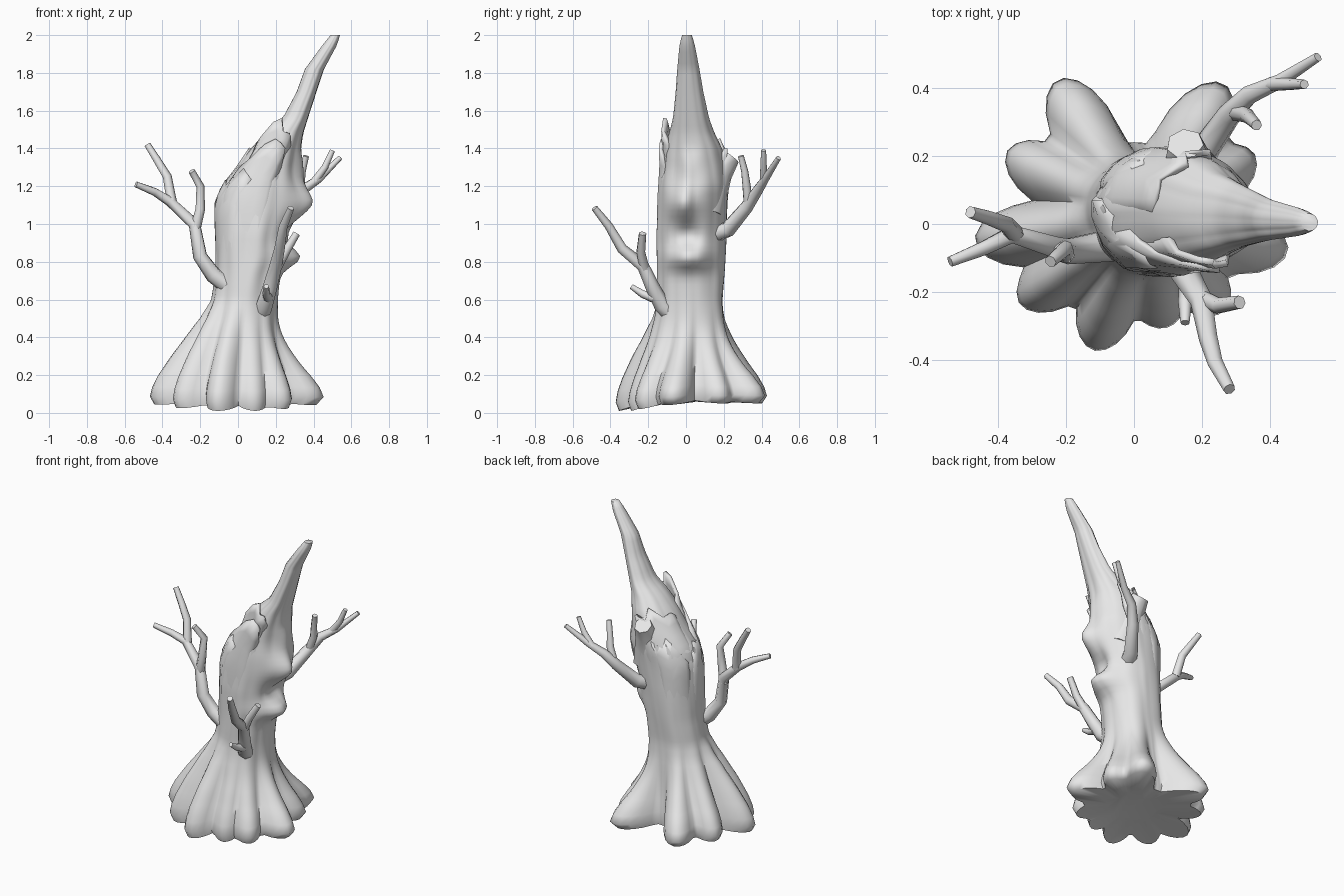
import bpy, bmesh, math
from mathutils import Vector, noise

old = bpy.data.objects.get("Cube")
if old:
    bpy.data.objects.remove(old, do_unlink=True)

bark = bpy.data.materials.new("grey_bark")
bark.use_nodes = True
bark.diffuse_color = (0.8, 0.8, 0.8, 1)
bark.node_tree.nodes["Principled BSDF"].inputs["Base Color"].default_value = (0.8, 0.8, 0.8, 1)

# Trunk cross-sections: height, x range, y range
SECTIONS = [
    (.45, -.15, .205, -.16, .205), (.6, -.14, .215, -.15, .20), (.75, -.12, .23, -.15, .21),
    (.95, -.115, .27, -.15, .22), (1.1, -.11, .31, -.14, .225), (1.2, -.08, .33, -.135, .23),
    (1.3, 0, .32, -.12, .215), (1.4, .07, .33, -.11, .19), (1.48, .14, .345, -.09, .15),
    (1.56, .235, .37, -.07, .12), (1.7, .31, .415, -.055, .09), (1.82, .355, .455, -.045, .07),
    (1.95, .45, .525, -.033, .045), (2.0, .49, .54, -.02, .03)]
# Roots: angle in degrees, reach
ROOTS = [(118, .48), (150, .43), (186, .47), (215, .41), (252, .39),
         (288, .32), (317, .37), (350, .46), (30, .41), (57, .49)]
# Root spread by height
FLARE = [(.05, .93), (.09, 1), (.15, .95), (.2, .86), (.3, .64), (.4, .4), (.5, .17), (.6, 0)]
# Swellings of the face: centre y, centre z, width y, width z, amount
BUMPS = [(-.02, 1.11, .08, .085, .09), (.01, .82, .11, .06, .09),
         (.01, .95, .06, .05, -.03), (.02, 1.3, .06, .08, .025)]
SEGS = 84


def lookup(table, z):
    z = min(max(z, table[0][0]), table[-1][0])
    for a, b in zip(table, table[1:]):
        if z <= b[0]:
            t = (z - a[0]) / (b[0] - a[0])
            return [p + (q - p) * t for p, q in zip(a[1:], b[1:])]


def root_reach(deg):
    """Radius of the root outline and how close the angle is to a root ridge."""
    reach, ridge = .24, 0
    for angle, r in ROOTS:
        d = abs((deg - angle + 180) % 360 - 180) / 22
        k = max(0, 1 - d ** 1.8)
        reach, ridge = max(reach, .24 + (r - .24) * k), max(ridge, k)
    return reach, ridge


def trunk_point(deg, z):
    x0, x1, y0, y1 = lookup(SECTIONS, z)
    c, s = math.cos(math.radians(deg)), math.sin(math.radians(deg))
    ridge = root_reach(deg + 14 * max(0, z - .4))[1]
    size = .97 + .05 * ridge + .06 * noise.noise(Vector((c * 2, s * 2, z * 2.2)))
    x = (x0 + x1) / 2 + (x1 - x0) / 2 * c * size
    y = (y0 + y1) / 2 + (y1 - y0) / 2 * s * size
    reach, ridge = root_reach(deg)
    f = lookup(FLARE, z)[0] ** (1.6 + .6 * c + .25 * s + .2 * (1 - ridge))
    x, y = x + (reach * c - x) * f, y + (reach * s - y) * f
    if c > 0:
        for by, bz, wy, wz, amount in BUMPS:
            x += amount * math.exp(-((y - by) / wy) ** 2 - ((z - bz) / wz) ** 2)
    # Front roots reach lower, and the hem rises between roots
    drop = max(0, -s) * (.025 + .025 * ridge) - .025 * (1 - ridge)
    return Vector((x, y, z - drop * max(0, 1 - z / .3)))


def finish(name, bm, thickness=0):
    mesh = bpy.data.meshes.new(name)
    bmesh.ops.recalc_face_normals(bm, faces=bm.faces)
    bm.to_mesh(mesh)
    bm.free()
    mesh.materials.append(bark)
    obj = bpy.data.objects.new(name, mesh)
    bpy.context.collection.objects.link(obj)
    if thickness:
        mod = obj.modifiers.new("thickness", "SOLIDIFY")
        mod.thickness, mod.offset = thickness, 0
    bpy.ops.object.select_all(action="DESELECT")
    obj.select_set(True)
    bpy.context.view_layer.objects.active = obj
    bpy.ops.object.shade_smooth_by_angle(angle=math.radians(62))


def bridge(bm, rings, closed=True):
    for a, b in zip(rings, rings[1:]):
        n = len(a)
        for i in range(n if closed else n - 1):
            j = (i + 1) % n
            bm.faces.new((a[i], a[j], b[j], b[i]))


# Trunk with roots, face and leaning spike
bm = bmesh.new()
heights = [.05, .09, .14] + [.2 + .03 * i for i in range(61)]
rings = []
for z in heights:
    rings.append([bm.verts.new(trunk_point(360 * i / SEGS, z)) for i in range(SEGS)])
inner = [bm.verts.new((v.co.x * .5, v.co.y * .5, .06)) for v in rings[0]]
rings.insert(0, inner)
bridge(bm, rings)
bm.faces.new(inner)
bm.faces.new(rings[-1])
finish("trunk", bm)


# Broken bark plates peeling off the trunk towards their jagged tops
def bark_plate(name, start, end, bottom, knee, lean, tops):
    bm = bmesh.new()
    rows = 8
    grid = []
    for r in range(rows):
        t = r / (rows - 1)
        row = []
        for i, top in enumerate(tops):
            deg = start + (end - start) * i / (len(tops) - 1)
            z = bottom + (top - bottom) * t
            p = trunk_point(deg, min(z, knee))
            out = Vector((math.cos(math.radians(deg)), math.sin(math.radians(deg)), 0))
            edge = i in (0, len(tops) - 1)
            p += out * (-.016 if edge else -.016 + .02 * t)
            p.x += lean * max(0, z - knee)
            p.z = z
            row.append(bm.verts.new(p))
        grid.append(row)
    bridge(bm, grid, closed=False)
    finish(name, bm, .02)


bark_plate("left_bark", 160, 250, .7, 1.14, .55, [1.1, 1.18, 1.23, 1.2, 1.24, 1.29, 1.26, 1.22])
bark_plate("front_bark", 200, 290, .8, 1.27, .6, [1.26, 1.3, 1.34, 1.42, 1.45, 1.43, 1.4, 1.3])
bark_plate("top_bark", 215, 300, 1.1, 1.36, .4, [1.42, 1.46, 1.54, 1.56, 1.49, 1.48, 1.42])
bark_plate("back_bark", 100, 165, .75, 1.15, .65, [1.15, 1.26, 1.22, 1.28, 1.2, 1.12])
bark_plate("upper_back_bark", 70, 190, 1.0, 1.33, .7, [1.34, 1.4, 1.38, 1.45, 1.39, 1.4, 1.36])


# Branches: tapering limbs
def limb(name, points, thick, thin):
    bm = bmesh.new()
    pts = [Vector(p) for p in points]
    rings = []
    for k, p in enumerate(pts):
        axis = (pts[min(k + 1, len(pts) - 1)] - pts[max(k - 1, 0)]).normalized()
        u = axis.orthogonal().normalized() if k == 0 else (u - axis * u.dot(axis)).normalized()
        w = axis.cross(u)
        r = thick + (thin - thick) * k / (len(pts) - 1)
        rings.append([bm.verts.new(p + r * (u * math.cos(a) + w * math.sin(a)))
                      for a in (math.tau * i / 7 for i in range(7))])
    bridge(bm, rings)
    bm.faces.new(rings[0])
    bm.faces.new(rings[-1])
    finish(name, bm)


limb("back_knot", [(.18, .09, 1.08), (.17, .13, 1.19), (.16, .175, 1.28), (.15, .235, 1.36)], .12, .055)
limb("right_branch", [(-.06, -.06, .68), (-.13, -.07, .73), (-.2, -.08, .83), (-.23, -.07, 1),
                      (-.36, -.03, 1.12), (-.44, -.07, 1.17), (-.54, -.11, 1.21)], .05, .016)
limb("right_branch_upper_twig", [(-.35, -.03, 1.11), (-.375, 0, 1.25), (-.43, .02, 1.34),
                                 (-.48, .035, 1.42)], .028, .018)
limb("right_branch_inner_twig", [(-.23, -.07, .96), (-.2, -.09, 1.08), (-.2, -.07, 1.2),
                                 (-.245, -.11, 1.28)], .03, .018)
limb("front_branch", [(.12, -.07, .52), (.14, -.13, .57), (.17, -.18, .67), (.2, -.23, .78),
                      (.22, -.34, .87), (.24, -.41, .99), (.28, -.485, 1.085)], .05, .018)
limb("front_branch_side_twig", [(.2, -.22, .76), (.25, -.24, .85), (.31, -.23, .95)], .028, .02)
limb("front_branch_low_twig", [(.16, -.17, .61), (.15, -.23, .63), (.15, -.29, .67)], .028, .014)
limb("back_branch", [(.17, .15, .95), (.21, .22, .97), (.28, .32, 1.09), (.34, .38, 1.18),
                     (.43, .42, 1.24), (.54, .49, 1.35)], .05, .014)
limb("back_branch_upper_twig", [(.4, .41, 1.22), (.46, .41, 1.3), (.5, .41, 1.39)], .022, .014)
limb("back_branch_inner_twig", [(.29, .33, 1.1), (.33, .32, 1.2), (.34, .31, 1.28),
                                (.36, .29, 1.36)], .026, .016)
